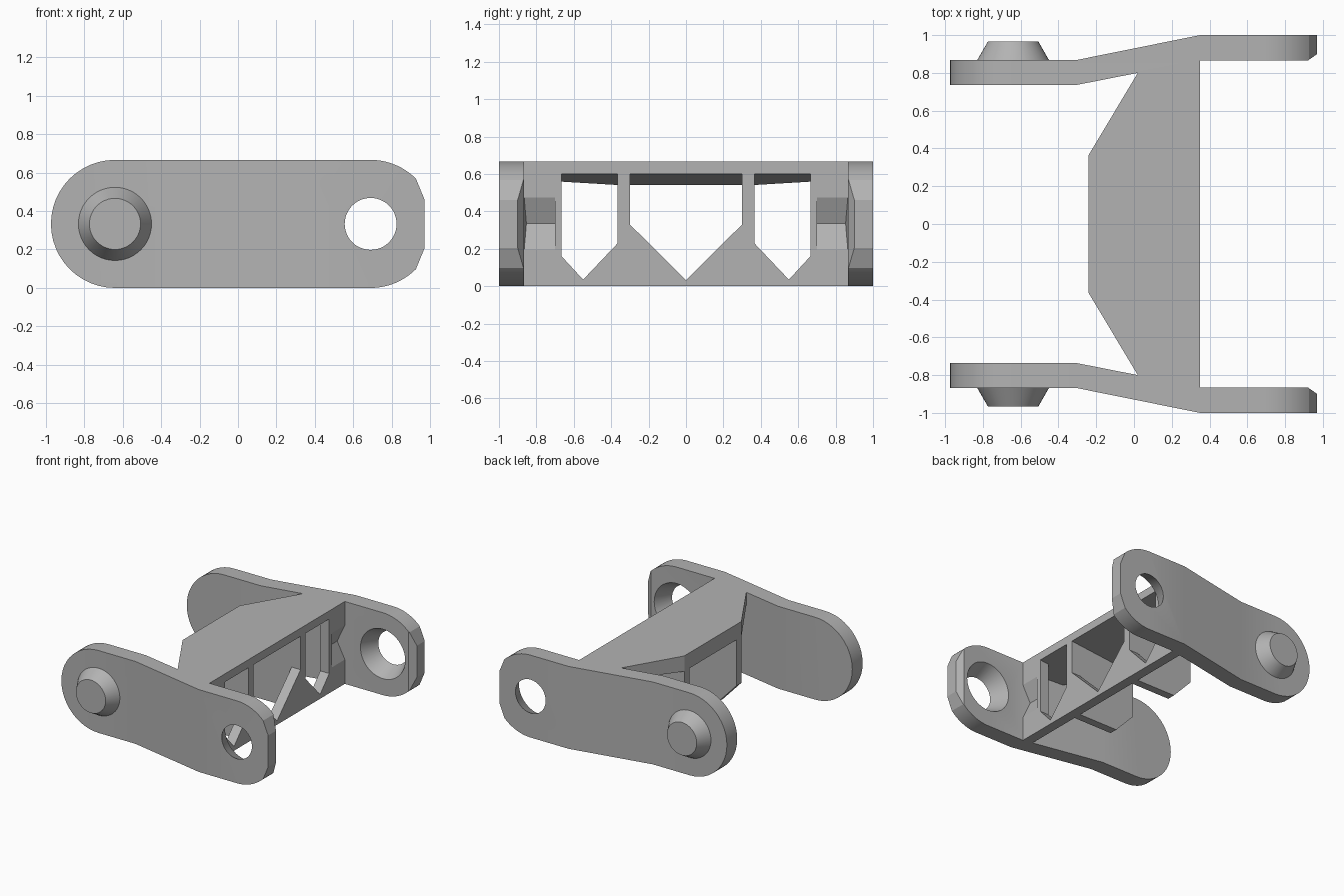
import bpy, bmesh, math
from mathutils import Vector

if "Cube" in bpy.data.objects:
    bpy.data.objects.remove(bpy.data.objects["Cube"], do_unlink=True)

grey = bpy.data.materials.new("light_grey")
grey.use_nodes = True
GREY = (0.45, 0.45, 0.45, 1)
grey.diffuse_color = GREY
grey.node_tree.nodes["Principled BSDF"].inputs["Base Color"].default_value = GREY

R, MID = 0.333, 0.333           # end radius and half height
STUD_X, HOLE_X = -0.64, 0.69


def finish(name, bm):
    bmesh.ops.recalc_face_normals(bm, faces=bm.faces)
    mesh = bpy.data.meshes.new(name)
    bm.to_mesh(mesh)
    bm.free()
    mesh.materials.append(grey)
    obj = bpy.data.objects.new(name, mesh)
    bpy.context.collection.objects.link(obj)
    return obj


def prism(name, profile, axis, lo, hi):
    """Extrude a 2D profile along an axis; the profile uses the other two axes in order."""
    bm = bmesh.new()
    verts = []
    for a, b in profile:
        co = [a, b]
        co.insert("xyz".index(axis), lo)
        verts.append(bm.verts.new(co))
    face = bm.faces.new(verts)
    out = bmesh.ops.extrude_face_region(bm, geom=[face])
    move = Vector([hi - lo if c == axis else 0 for c in "xyz"])
    bmesh.ops.translate(bm, vec=move, verts=[v for v in out["geom"] if isinstance(v, bmesh.types.BMVert)])
    return finish(name, bm)


def cone(name, x, y0, r0, y1, r1, n=48):
    bm = bmesh.new()
    rings = []
    for y, r in ((y0, r0), (y1, r1)):
        rings.append([bm.verts.new((x + r * math.cos(math.tau * i / n), y,
                                    MID + r * math.sin(math.tau * i / n))) for i in range(n)])
    for i in range(n):
        j = (i + 1) % n
        bm.faces.new((rings[0][i], rings[0][j], rings[1][j], rings[1][i]))
    for ring in rings:
        bm.faces.new(ring)
    return finish(name, bm)


def boolean(obj, cutter, operation):
    mod = obj.modifiers.new("cut", "BOOLEAN")
    mod.operation, mod.object, mod.solver = operation, cutter, "EXACT"
    deps = bpy.context.evaluated_depsgraph_get()
    mesh = bpy.data.meshes.new_from_object(obj.evaluated_get(deps))
    obj.modifiers.clear()
    obj.data = mesh
    bpy.data.objects.remove(cutter, do_unlink=True)


def smooth(obj):
    bpy.ops.object.select_all(action="DESELECT")
    obj.select_set(True)
    bpy.context.view_layer.objects.active = obj
    bpy.ops.object.shade_smooth_by_angle(angle=math.radians(20))


def arc(cx, start, end, n=24):
    return [(cx + R * math.cos(math.radians(start + (end - start) * i / n)),
             MID + R * math.sin(math.radians(start + (end - start) * i / n))) for i in range(n + 1)]


# Side plates: cranked footprint limited to a rounded outline
footprint = [(-0.98, 0.735), (-0.31, 0.735), (0.35, 0.865), (0.92, 0.865), (0.97, 0.9),
             (0.97, 1.0), (0.35, 1.0), (-0.31, 0.867), (-0.98, 0.867)]
outline = (arc(STUD_X, 90, 270) + arc(HOLE_X, -90, -45, 10)
           + [(0.972, 0.21), (0.972, 0.456)] + arc(HOLE_X, 45, 90, 10))
for side, s in (("left", 1), ("right", -1)):
    label = "back" if s > 0 else "front"
    plate = prism(label + "_side_plate", [(x, y * s) for x, y in footprint], "z", -0.1, 0.8)
    boolean(plate, prism("outline_cutter", outline, "y", s * 0.6, s * 1.2), "INTERSECT")
    # Countersunk pivot hole, wide on the inner face
    boolean(plate, cone("hole_cutter", HOLE_X, s * 0.855, 0.205, s * 1.0, 0.135), "DIFFERENCE")
    boolean(plate, cone("bore_cutter", HOLE_X, s * 0.95, 0.135, s * 1.1, 0.135), "DIFFERENCE")
    smooth(plate)
    smooth(cone(label + "_pivot_stud", STUD_X, s * 0.85, 0.2, s * 0.967, 0.133))
    # Divider rib with a chamfered lower corner
    rib = [(-0.24, 0.6), (-0.24, 0.17), (-0.08, 0), (0.35, 0), (0.35, 0.61)]
    prism(label + "_divider_rib", rib, "y", s * 0.3, s * 0.365)

# Roof of the bridge, its underside sinking towards the rear
half = [(0.35, 0.9), (0.02, 0.83), (0.02, 0.8), (-0.24, 0.365)]
roof = prism("bridge_roof", half + [(x, -y) for x, y in reversed(half)], "z", 0, 2 * MID)
for v in roof.data.vertices:
    if v.co.z < 0.1:
        v.co.z = 0.6 - 0.1 * (0.35 - v.co.x)

# Cross wall with pointed openings
wall = prism("cross_wall", [(-0.9, 0), (0.9, 0), (0.9, 0.6), (-0.9, 0.6)], "x", 0.27, 0.35)
middle = [(-0.3, 0.33), (0, 0.033), (0.3, 0.33), (0.3, 0.7), (-0.3, 0.7)]
boolean(wall, prism("middle_cutter", middle, "x", 0.2, 0.4), "DIFFERENCE")
outer = [(0.365, 0.23), (0.55, 0.035), (0.665, 0.16), (0.665, 0.7), (0.365, 0.7)]
notch = [(0.37, 0.52), (0.37, 0.15), (0.29, 0.335)]
for s in (1, -1):
    boolean(wall, prism("outer_cutter", [(y * s, z) for y, z in outer], "x", 0.2, 0.4), "DIFFERENCE")
    boolean(wall, prism("notch_cutter", notch, "y", s * 0.7, s * 0.87), "DIFFERENCE")
